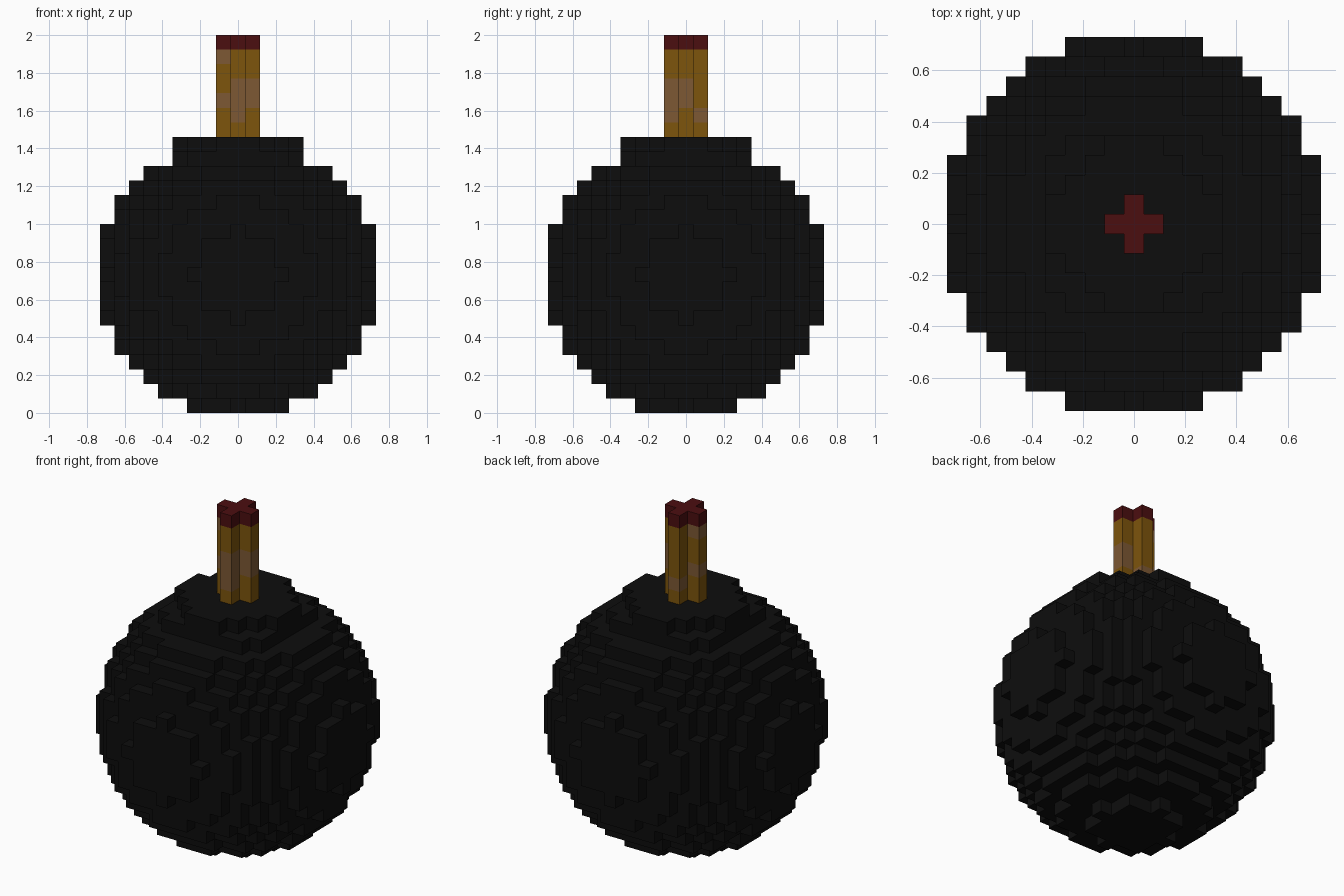
import bpy
import bmesh
from mathutils import Vector

if "Cube" in bpy.data.objects:
    bpy.data.objects.remove(bpy.data.objects["Cube"], do_unlink=True)

VOXEL = 2 / 26          # one block edge
RADIUS = 9              # body spans 19 blocks


def material(name, rgb):
    mat = bpy.data.materials.new(name)
    mat.use_nodes = True
    mat.diffuse_color = (*rgb, 1)
    mat.node_tree.nodes["Principled BSDF"].inputs["Base Color"].default_value = (*rgb, 1)
    return mat


BLACK = material("black", (0.004, 0.004, 0.004))
YELLOW = material("ochre yellow", (0.205, 0.089, 0.0037))
BROWN = material("light brown", (0.205, 0.098, 0.034))
RED = material("dark red", (0.071, 0.0044, 0.005))

AXES = [Vector(v) for v in ((1, 0, 0), (0, 1, 0), (0, 0, 1))]


def voxel_object(name, cells, mats):
    """Build the outer skin of blocks; cells maps (x, y, layer) to a material slot."""
    bm = bmesh.new()
    for cell, slot in cells.items():
        centre = Vector(cell) + Vector((0, 0, 0.5))
        for a in range(3):
            for sign in (1, -1):
                n = AXES[a] * sign
                if tuple(int(c) for c in Vector(cell) + n) in cells:
                    continue
                u, v = AXES[(a + 1) % 3] * sign, AXES[(a + 2) % 3]
                corners = (-u - v, u - v, u + v, v - u)
                face = bm.faces.new([bm.verts.new((centre + (n + c) / 2) * VOXEL)
                                     for c in corners])
                face.material_index = slot
    bmesh.ops.remove_doubles(bm, verts=bm.verts, dist=0.0001)
    mesh = bpy.data.meshes.new(name)
    bm.to_mesh(mesh)
    bm.free()
    for m in mats:
        mesh.materials.append(m)
    obj = bpy.data.objects.new(name, mesh)
    bpy.context.collection.objects.link(obj)
    return obj


# Round body with a flattened collar in its top two layers
def in_body(x, y, k):
    flat = x * x + y * y
    if k == 9:
        return flat <= 17
    if k == 8:
        return flat <= 25 and max(abs(x), abs(y)) <= 4
    return flat + k * k <= 90


span = range(-RADIUS, RADIUS + 1)
body = {(x, y, k + RADIUS): 0
        for x in span for y in span for k in span if in_body(x, y, k)}
voxel_object("round_body", body, [BLACK])

# Cross-shaped fuse with lighter worn patches
PLUS = [(0, 0), (1, 0), (-1, 0), (0, 1), (0, -1)]
PATCHES = {(-1, 0): (21, 24), (1, 0): (21, 22), (0, -1): (20, 21, 22), (0, 1): (20,)}
fuse = {(x, y, z): int(z in PATCHES.get((x, y), ()))
        for x, y in PLUS for z in range(19, 25)}
voxel_object("fuse", fuse, [YELLOW, BROWN])

# Glowing end of the fuse
voxel_object("fuse_tip", {(x, y, 25): 0 for x, y in PLUS}, [RED])
